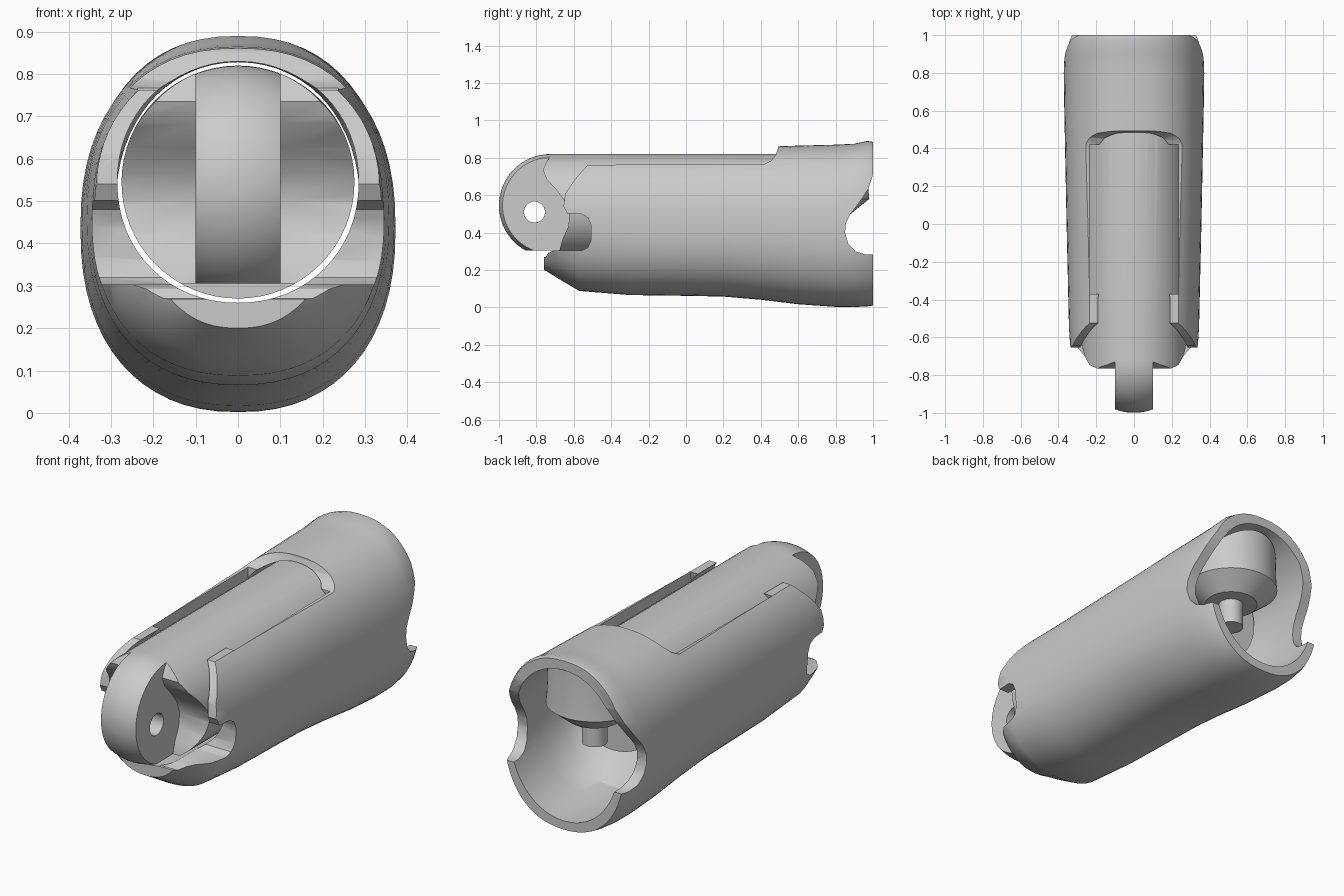
import bpy, bmesh
from math import sin, cos, pi, radians

SEG = 64
START = bpy.data.objects.get("Cube")
if START:
    bpy.data.objects.remove(START, do_unlink=True)


def finish(name, bm):
    bmesh.ops.recalc_face_normals(bm, faces=bm.faces)
    mesh = bpy.data.meshes.new(name)
    bm.to_mesh(mesh)
    bm.free()
    obj = bpy.data.objects.new(name, mesh)
    bpy.context.collection.objects.link(obj)
    return obj


def skin(name, rings):
    """Bridge equal-length rings of points and cap both ends."""
    bm = bmesh.new()
    loops = [[bm.verts.new(p) for p in ring] for ring in rings]
    for a, b in zip(loops, loops[1:]):
        n = len(a)
        for i in range(n):
            j = (i + 1) % n
            bm.faces.new((a[i], a[j], b[j], b[i]))
    bm.faces.new(loops[0])
    bm.faces.new(loops[-1])
    return finish(name, bm)


def section(y, half_width, bottom, top, power):
    """Superellipse across the length of the model."""
    ring = []
    for i in range(SEG):
        a = 2 * pi * i / SEG
        c, s = cos(a), sin(a)
        x = half_width * abs(c) ** (2 / power) * (1 if c > 0 else -1)
        z = (top - bottom) / 2 * abs(s) ** (2 / power) * (1 if s > 0 else -1)
        ring.append((x, y, (top + bottom) / 2 + z))
    return ring


def tube(name, rows, power=2.0):
    return skin(name, [section(*row, power) for row in rows])


def lathe(name, profile, y):
    """Turn a (radius, height) profile about a vertical axis."""
    return skin(name, [[(r * cos(2 * pi * i / SEG), y + r * sin(2 * pi * i / SEG), z)
                        for i in range(SEG)] for r, z in profile])


def prism(name, outline, x0, x1):
    """Extrude a (y, z) side outline from x0 to x1."""
    return skin(name, [[(x, y, z) for y, z in outline] for x in (x0, x1)])


def boolean(obj, tool, operation):
    tool.hide_render = True
    mod = obj.modifiers.new(operation.title(), "BOOLEAN")
    mod.operation, mod.solver, mod.object = operation, "EXACT", tool
    bpy.context.view_layer.objects.active = obj
    bpy.ops.object.modifier_apply(modifier=mod.name)
    bpy.data.objects.remove(tool, do_unlink=True)


def smooth(obj):
    bpy.ops.object.select_all(action="DESELECT")
    obj.select_set(True)
    bpy.context.view_layer.objects.active = obj
    bpy.ops.object.shade_smooth_by_angle(angle=radians(30))


# Outer shell: y, half width, bottom, top
shell = tube("outer_shell", [
    (-0.76, 0.23, 0.20, 0.84), (-0.74, 0.265, 0.19, 0.84), (-0.70, 0.305, 0.165, 0.84),
    (-0.65, 0.338, 0.135, 0.84), (-0.57, 0.344, 0.088, 0.84), (-0.30, 0.35, 0.066, 0.842),
    (0.0, 0.357, 0.062, 0.847), (0.2, 0.361, 0.058, 0.852), (0.4, 0.365, 0.041, 0.858),
    (0.6, 0.369, 0.017, 0.865), (0.8, 0.372, 0.003, 0.87), (0.9, 0.369, 0.002, 0.875),
    (0.97, 0.358, 0.006, 0.89), (1.0, 0.345, 0.01, 0.885)], 2.3)

# Bore, widening into the rear cavity
boolean(shell, tube("bore", [
    (-1.1, 0.285, 0.26, 0.83), (0.42, 0.285, 0.26, 0.83), (0.5, 0.288, 0.16, 0.83),
    (0.6, 0.305, 0.08, 0.828), (0.75, 0.318, 0.06, 0.828), (0.95, 0.315, 0.055, 0.835),
    (1.1, 0.31, 0.055, 0.84)], 2.08), "DIFFERENCE")

# Side outline: front lip, side slots, open top and rear notches
boolean(shell, prism("side_outline", [
    (-0.9, -0.1), (-0.9, 0.25), (-0.75, 0.27), (-0.735, 0.292), (-0.71, 0.303),
    (-0.56, 0.303), (-0.525, 0.32), (-0.508, 0.36), (-0.508, 0.44), (-0.525, 0.48),
    (-0.56, 0.5), (-0.635, 0.502), (-0.655, 0.54), (-0.645, 0.61), (-0.59, 0.69),
    (-0.525, 0.762), (0.42, 0.767), (0.455, 0.785), (0.48, 0.815), (0.492, 0.85),
    (0.492, 1.0), (1.1, 1.0), (1.1, 0.74), (1.0, 0.71), (0.975, 0.635), (0.93, 0.565),
    (0.88, 0.5), (0.855, 0.45), (0.85, 0.4), (0.868, 0.34), (0.905, 0.3),
    (0.955, 0.284), (1.1, 0.28), (1.1, -0.1)], -0.6, 0.6), "INTERSECT")

# Relief beside the top slot, leaving small tabs at the front
boolean(shell, prism("slot_relief", [
    (-0.4, 0.64), (0.42, 0.64), (0.42, 0.8), (-0.36, 0.8)], -0.236, 0.236), "DIFFERENCE")
smooth(shell)

# Inner core: a round bar with a domed front end
R, MID, DOME = 0.275, 0.545, -0.725
rows = []
for i in range(1, 17):
    a = pi / 2 * i / 16
    r = R * sin(a)
    rows.append((DOME - R * cos(a), r, MID - r, MID + r))
rows.append((0.6, R, MID - R, MID + R))
core = tube("inner_core", rows)

# Flat underside at the front
boolean(core, prism("flat_cut", [(-1.1, 0.1), (-0.55, 0.1), (-0.55, 0.305), (-1.1, 0.305)],
                    -0.5, 0.5), "DIFFERENCE")

# Hollowed cheeks leave a thin hinge tongue
cheek = [(-1.1, 0.9), (-0.70, 0.9), (-0.715, 0.82), (-0.745, 0.78), (-0.765, 0.735),
         (-0.745, 0.685), (-0.69, 0.625), (-0.645, 0.565), (-0.622, 0.5), (-0.63, 0.43),
         (-0.66, 0.365), (-0.675, 0.31), (-0.68, 0.15), (-1.1, 0.15)]
for side in (-1, 1):
    boolean(core, prism("cheek_cut", cheek, side * 0.1, side * 0.5), "DIFFERENCE")

# Hinge pin hole
hole = [(-0.81 + 0.056 * cos(2 * pi * i / 32), 0.51 + 0.056 * sin(2 * pi * i / 32))
        for i in range(32)]
boolean(core, prism("pin_hole", hole, -0.5, 0.5), "DIFFERENCE")

# Rear knob with tapered underside and hanging peg, rounded over to match the bar
knob = lathe("rear_knob", [(0.06, 0.37), (0.06, 0.5), (0.13, 0.5), (0.23, 0.58),
                           (0.225, 0.63), (0.22, 0.9)], 0.75)
boolean(knob, tube("knob_round", [(y, R, MID - R, MID + R) for y in (0.4, 1.1)]), "INTERSECT")
boolean(core, knob, "UNION")
smooth(core)
